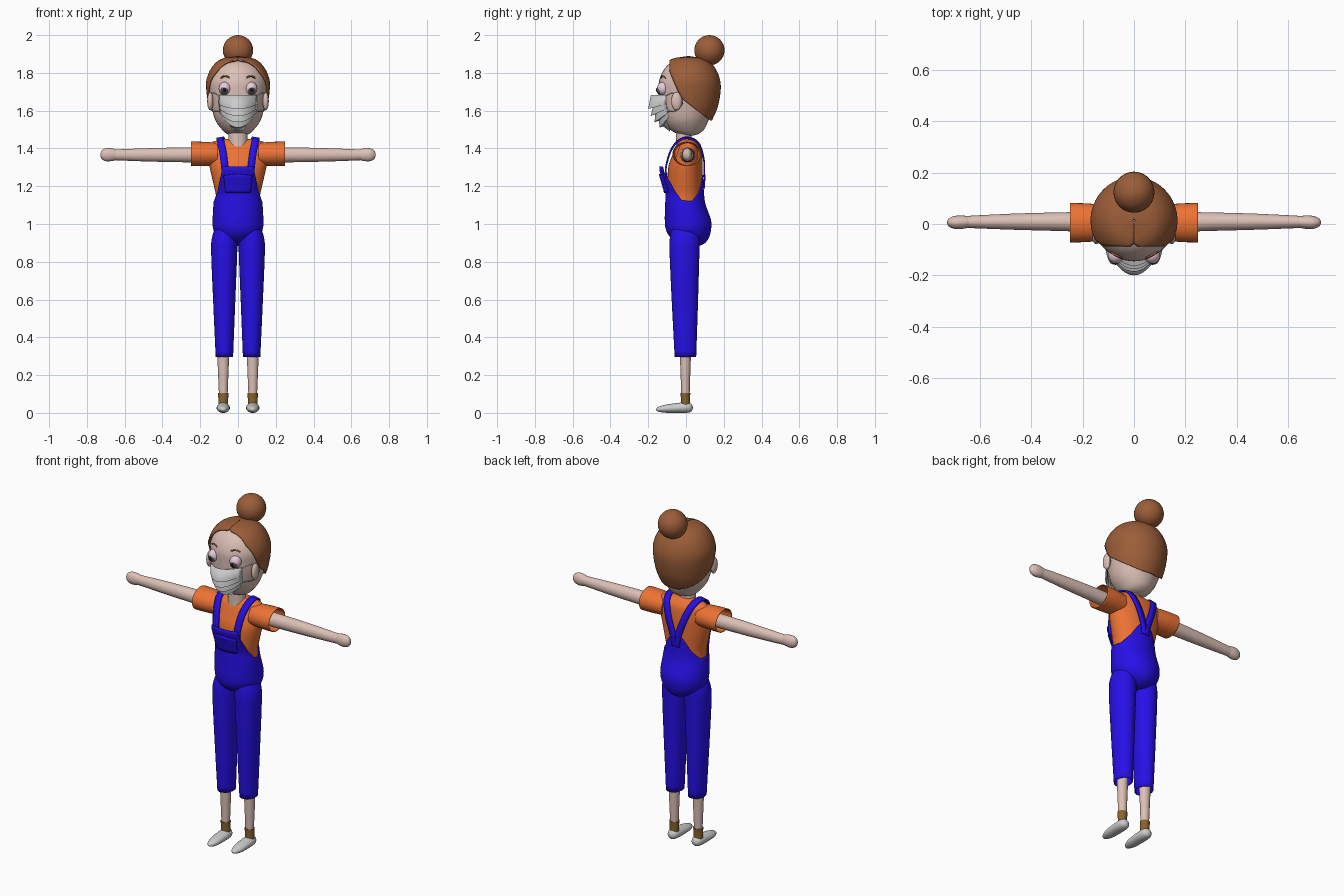
import bpy
from math import sin, cos, pi, radians, acos
from mathutils import Vector

if "Cube" in bpy.data.objects:
    bpy.data.objects.remove(bpy.data.objects["Cube"])


def mat(name, *c):
    m = bpy.data.materials.new(name)
    m.diffuse_color = (*c, 1)
    m.use_nodes = True
    m.node_tree.nodes["Principled BSDF"].inputs["Base Color"].default_value = m.diffuse_color
    return m


SKIN = mat("skin", .72, .53, .47)
HAIR = mat("hair", .33, .11, .04)
BLUE = mat("denim", .02, .005, .8)
ORANGE = mat("shirt", .85, .17, .035)
BROWN = mat("sock", .25, .13, .03)
LILAC = mat("eyelid", .8, .6, .72)
DARK = mat("iris", .1, .09, .1)
BLACK = mat("pupil", .01, .01, .01)


def spline(keys, k=6):
    """Catmull-Rom resampling of key tuples"""
    out = []
    n = len(keys)
    for i in range(n - 1):
        p = [Vector(keys[min(max(j, 0), n - 1)]) for j in (i - 1, i, i + 1, i + 2)] if len(keys[0]) < 5 else \
            [Vector(tuple(keys[min(max(j, 0), n - 1)])) for j in (i - 1, i, i + 1, i + 2)]
        for s in range(k):
            t = s / k
            out.append(p[1] + .5 * t * ((p[2] - p[0]) + t * ((2 * p[0] - 5 * p[1] + 4 * p[2] - p[3])
                       + t * (3 * (p[1] - p[2]) + p[3] - p[0]))))
    return out + [Vector(keys[-1])]


def at(table, z):
    """Linear look-up of a table by its first entry"""
    if z <= table[0][0]:
        return table[0]
    for a, b in zip(table, table[1:]):
        if z <= b[0]:
            return a.lerp(b, (z - a[0]) / max(b[0] - a[0], 1e-6))
    return table[-1]


def finish(o, m=None, angle=50, mirror=False, solid=0):
    if m:
        o.data.materials.append(m)
    bpy.ops.object.select_all(action='DESELECT')
    bpy.context.view_layer.objects.active = o
    o.select_set(True)
    bpy.ops.object.shade_smooth_by_angle(angle=radians(angle))
    if solid:
        s = o.modifiers.new("thickness", 'SOLIDIFY')
        s.thickness, s.offset = solid, 0
    if mirror:
        b = o.modifiers.new("mirror", 'MIRROR')
        b.use_axis = (True, False, False)
        if o.location.length:
            bpy.ops.object.transform_apply(location=True, rotation=True, scale=True)
    return o


def grid(name, rows, m=None, closed=False, caps="", **kw):
    n = len(rows[0])
    verts = [tuple(v) for r in rows for v in r]
    faces = []
    for i in range(len(rows) - 1):
        for j in range(n if closed else n - 1):
            k = (j + 1) % n
            faces.append((i * n + j, i * n + k, i * n + n + k, i * n + n + j))
    if "b" in caps:
        faces.append(tuple(range(n))[::-1])
    if "t" in caps:
        faces.append(tuple(range(len(verts) - n, len(verts))))
    me = bpy.data.meshes.new(name)
    me.from_pydata(verts, [], faces)
    o = bpy.data.objects.new(name, me)
    bpy.context.collection.objects.link(o)
    return finish(o, m, **kw)


def loft(name, keys, m, axis="z", n=32, caps="bt", **kw):
    """Elliptical rings: (position, centre a, centre b, radius a, radius b)"""
    rows = []
    for t, ca, cb, ra, rb in spline(keys):
        ring = [(ca + ra * sin(2 * pi * j / n), cb - rb * cos(2 * pi * j / n)) for j in range(n)]
        rows.append([(a, b, t) if axis == "z" else (t, a, b) if axis == "x" else (a, t, b) for a, b in ring])
    return grid(name, rows, m, closed=True, caps=caps, **kw)


def ball(name, loc, size, m, mirror=False):
    bpy.ops.mesh.primitive_uv_sphere_add(segments=32, ring_count=16, location=loc)
    o = bpy.context.object
    o.name, o.scale = name, size
    return finish(o, m, mirror=mirror)


# Head, neck, bun
head = [(1.465, .01, .01, .01), (1.475, .012, .055, .05), (1.50, .005, .085, .09), (1.55, .0, .12, .12),
        (1.62, .005, .14, .145), (1.70, .01, .152, .155), (1.76, .01, .152, .152), (1.82, .01, .125, .125),
        (1.86, .01, .078, .078), (1.875, .01, .002, .002)]
loft("head", [(z, 0, y, a, b) for z, y, a, b in head], SKIN)
loft("neck", [(1.36, 0, -.012, .052, .043), (1.43, 0, -.012, .05, .042), (1.52, 0, -.012, .05, .042)], SKIN)
ball("hair_bun", (0, .124, 1.92), (.08, .08, .08), HAIR)

# Hair cap follows the skull behind a hairline
hairline = [Vector(p) for p in ((1.54, .135), (1.55, .127), (1.60, .06), (1.66, -.016), (1.70, -.04),
                                (1.74, -.06), (1.80, -.085), (1.9, -.085))]
rows = []
for z, y, a, b in spline(head[3:]):
    a, b, y = a + .011, b + .011, y + .003
    z2 = z + .01 * max(0, (z - 1.7) / .175)
    a0 = acos(min(1, max(-1, (y - at(hairline, z)[1]) / b)))
    if z > 1.868:
        a, b = a - .009, b - .009
    rows.append([(a * sin(t), y - b * cos(t), z2) for t in
                 [a0 + (2 * pi - 2 * a0) * j / 40 for j in range(41)]])
grid("hair", rows, HAIR, solid=.008)

# Face details
ball("ear", (.147, -.05, 1.65), (.016, .028, .048), SKIN, True)
ball("eye", (.07, -.122, 1.717), (.032, .032, .035), LILAC, True)
ball("iris", (.072, -.139, 1.709), (.022, .018, .023), DARK, True)
ball("pupil", (.072, -.150, 1.709), (.012, .009, .013), BLACK, True)
brow = spline([(.045, -.131, 1.775), (.068, -.124, 1.783), (.092, -.108, 1.773)])
grid("eyebrow", [[p + Vector((0, .002, .003)), p - Vector((0, .002, .003))] for p in brow], HAIR,
     solid=.006, mirror=True)

# Pleated face mask: (z, front y, half width, side y)
pleats = [(1.682, -.185, .10, -.107), (1.61, -.199, .102, -.105), (1.618, -.175, .10, -.104),
          (1.573, -.186, .10, -.10), (1.582, -.162, .098, -.098), (1.54, -.166, .096, -.094),
          (1.548, -.143, .093, -.092), (1.512, -.138, .088, -.088), (1.518, -.12, .08, -.086),
          (1.492, -.085, .07, -.08)]
rows = []
for z, yc, w, ye in pleats:
    ze = 1.682 - (1.682 - z) * .65
    rows.append([(w * s, yc + (ye - yc) * s * s, z + (ze - z) * s * s) for s in [j / 8 - 1 for j in range(17)]])
grid("face_mask", rows, angle=25, solid=.003)

# Mask ear loops
cu = bpy.data.curves.new("mask_loop", 'CURVE')
cu.dimensions, cu.bevel_depth = '3D', .0025
for s in (1, -1):
    pts = spline([(.1, -.107, 1.678), (.135, -.07, 1.695), (.152, -.025, 1.675), (.15, -.02, 1.635),
                  (.138, -.055, 1.60), (.1, -.1, 1.595)])
    sp = cu.splines.new('POLY')
    sp.points.add(len(pts) - 1)
    for q, p in zip(sp.points, pts):
        q.co = (p.x * s, p.y, p.z, 1)
bpy.context.collection.objects.link(bpy.data.objects.new("mask_loop", cu))

# Shirt and sleeves
loft("shirt", [(1.08, 0, -.002, .115, .095), (1.15, 0, -.006, .117, .094), (1.2, 0, -.006, .127, .093),
               (1.3, 0, -.003, .15, .091), (1.36, 0, .006, .156, .08), (1.41, 0, .012, .153, .066),
               (1.435, 0, .012, .135, .05), (1.45, 0, .01, .07, .035)], ORANGE)
loft("sleeve", [(.11, .005, 1.37, .066, .058), (.18, .005, 1.371, .073, .062), (.25, .005, 1.371, .075, .063)],
     ORANGE, "x", caps="b", solid=.004, mirror=True)

# Arms and hands
loft("arm", [(.13, .008, 1.365, .04, .04), (.3, .009, 1.366, .036, .039), (.48, .009, 1.366, .031, .035),
             (.66, .008, 1.366, .023, .028)], SKIN, "x", mirror=True)
loft("hand", [(.632, .008, 1.367, .006, .008), (.64, .008, 1.367, .02, .025), (.67, .007, 1.367, .026, .034),
              (.70, .006, 1.367, .025, .034), (.722, .006, 1.367, .015, .022), (.729, .006, 1.367, .002, .003)],
     SKIN, "x", mirror=True)

# Overalls body: one wrapped surface with a shaped top edge
body = spline([(.885, .035, .02, .03), (.90, .033, .055, .065), (.93, .02, .103, .10), (.97, .013, .128, .117),
               (1.02, .01, .132, .12), (1.10, -.003, .128, .105), (1.15, -.006, .123, .1),
               (1.2, -.007, .132, .098), (1.31, -.005, .156, .096)])
edge = [Vector(p) for p in ((0, 1.305), (32, 1.305), (37, 1.265), (45, 1.22), (55, 1.18), (80, 1.125),
                            (110, 1.12), (140, 1.17), (165, 1.24), (180, 1.26))]


def surf(deg, z, off=0.0):
    _, y, a, b = at(body, z)
    flare = .038 * max(0, min(1, (z - 1.17) / .12)) * max(0, min(1, (58 - abs(deg)) / 20))
    t = radians(deg)
    return ((a + off) * sin(t), y - (b + off) * cos(t) - flare, z)


angles = [j * 4 - 180 for j in range(90)]
rows = [[surf(d, .885 + (at(edge, abs(d))[1] - .885) * (i / 32) ** 1.4) for d in angles] for i in range(33)]
grid("overalls_body", rows, BLUE, closed=True, caps="b", solid=.005)

# Bib pocket
grid("bib_pocket", [[surf(d, 1.165 + .1 * i / 6 - (.008 * abs(d / 30) if i == 6 else 0), .007)
                     for d in range(-30, 31, 5)] for i in range(7)], BLUE, solid=.008)

# Straps over the shoulders, meeting at the back
path = spline([(.066, -.103, 1.25), (.07, -.106, 1.3), (.08, -.084, 1.38), (.092, -.045, 1.437),
               (.093, .008, 1.456), (.08, .064, 1.43), (.05, .093, 1.35), (.016, .098, 1.25), (.004, .096, 1.19)])
w = Vector((.019, 0, -.003))
grid("strap", [[p - w, p + w] for p in path], BLUE, solid=.008, mirror=True)

# Trouser legs, shins, socks, shoes
loft("trouser_leg", [(.295, .072, -.003, .044, .055), (.6, .073, -.006, .057, .068), (.85, .073, -.008, .067, .077),
                     (.93, .07, -.006, .065, .077), (1.0, .06, 0, .05, .07)], BLUE, caps="t", solid=.004, mirror=True)
loft("shin", [(.05, .078, -.003, .022, .022), (.12, .078, -.003, .024, .023), (.3, .078, -.003, .031, .029),
              (.45, .076, -.003, .034, .034)], SKIN, mirror=True)
loft("sock", [(.03, .078, -.003, .026, .025), (.07, .078, -.003, .026, .024), (.105, .078, -.003, .028, .026)],
     BROWN, mirror=True)
loft("shoe", [(-.158, .078, .018, .003, .003), (-.148, .078, .019, .017, .012), (-.11, .078, .022, .031, .021),
              (-.05, .078, .026, .035, .026), (0, .078, .028, .033, .028), (.026, .078, .028, .023, .022),
              (.036, .078, .028, .004, .004)], None, "y", mirror=True)
